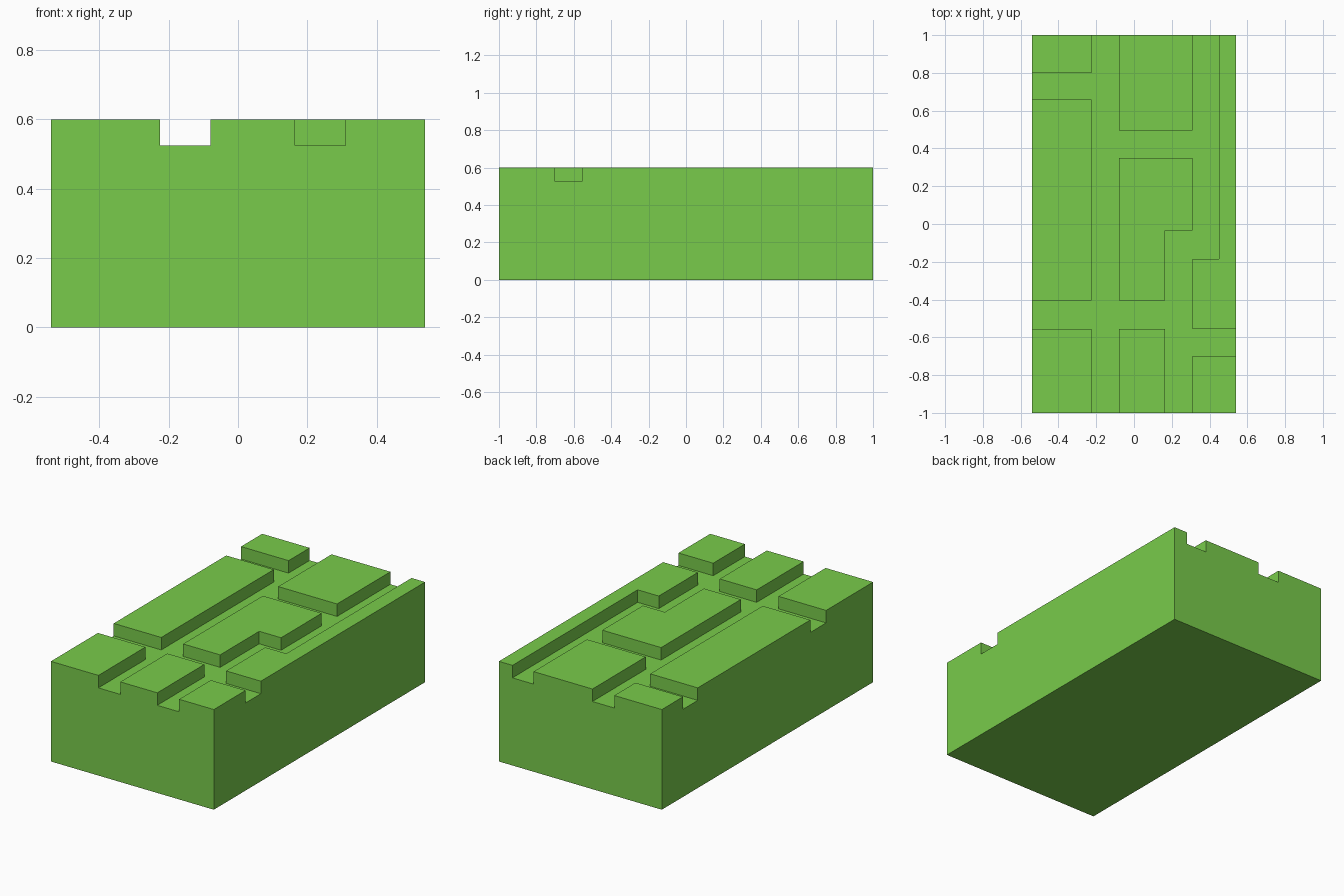
import bpy, bmesh
from itertools import product

if "Cube" in bpy.data.objects:
    bpy.data.objects.remove(bpy.data.objects["Cube"])

FLOOR, TOP = 0.525, 0.6

# Grooves in the top face: x0, x1, y0, y1
grooves = [
    (-0.225, -0.08, -1, 1),
    (-0.54, -0.225, 0.66, 0.80),
    (-0.08, 0.31, 0.35, 0.495),
    (0.31, 0.45, -0.185, 1),
    (0.165, 0.31, -1, -0.035),
    (-0.54, 0.165, -0.555, -0.405),
    (0.31, 0.54, -0.70, -0.555),
]

# Uneven cell grid from the groove edges, with a base layer and a raised layer
xs = sorted({v for g in grooves for v in g[:2]})
ys = sorted({v for g in grooves for v in g[2:]})
zs = [0, FLOOR, TOP]
axes = (xs, ys, zs)


def solid(c):
    if any(i < 0 or i >= len(a) - 1 for i, a in zip(c, axes)):
        return False
    x = (xs[c[0]] + xs[c[0] + 1]) / 2
    y = (ys[c[1]] + ys[c[1] + 1]) / 2
    return c[2] == 0 or not any(a < x < b and d < y < e for a, b, d, e in grooves)


# Skin of the solid cells: a face wherever the neighbour is empty
bm = bmesh.new()
for cell in product(*(range(len(a) - 1) for a in axes)):
    if not solid(cell):
        continue
    for axis, step in product(range(3), (0, 1)):
        neighbour = list(cell)
        neighbour[axis] += 2 * step - 1
        if solid(neighbour):
            continue
        u, v = (axis + 1) % 3, (axis + 2) % 3
        corners = []
        for du, dv in ((0, 0), (1, 0), (1, 1), (0, 1)):
            idx = list(cell)
            idx[axis] += step
            idx[u] += du
            idx[v] += dv
            corners.append(bm.verts.new([a[i] for a, i in zip(axes, idx)]))
        bm.faces.new(corners if step else corners[::-1])
bmesh.ops.remove_doubles(bm, verts=bm.verts, dist=1e-4)

# Merge coplanar cells into clean flat faces
bmesh.ops.dissolve_limit(bm, angle_limit=0.01, verts=bm.verts, edges=bm.edges)

mesh = bpy.data.meshes.new("grooved_block")
bm.to_mesh(mesh)
bm.free()
block = bpy.data.objects.new("grooved_block", mesh)
bpy.context.collection.objects.link(block)

green = bpy.data.materials.new("green")
green.diffuse_color = (0.19, 0.60, 0.07, 1)
green.use_nodes = True
green.node_tree.nodes["Principled BSDF"].inputs["Base Color"].default_value = green.diffuse_color
mesh.materials.append(green)
